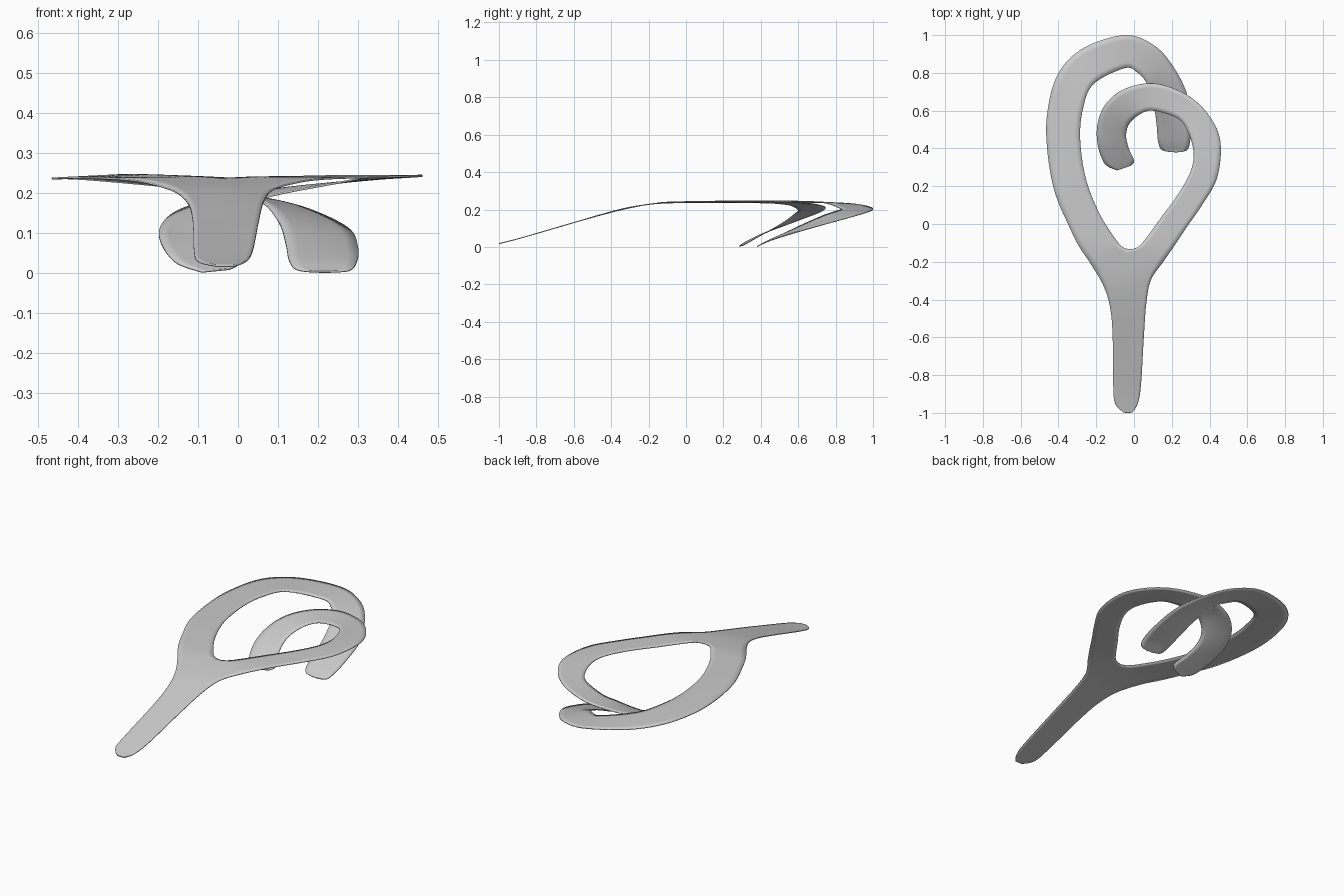
import bpy, bmesh
from mathutils import Vector

STEPS = 8    # samples between stations along the ribbon
ACROSS = 6   # faces across the ribbon

# Stem centre line, ending at the crotch of the fork
centre = [(-.033, -1, .018), (-.035, -.95, .03), (-.035, -.85, .057), (-.03, -.6, .13),
          (-.03, -.45, .174), (-.025, -.3, .212), (-.02, -.135, .236)]

# Left arm: long loop folding down to the right foot
left_outer = [(-.055, -.998, .018), (-.1, -.95, .03), (-.11, -.85, .057), (-.113, -.6, .13),
              (-.125, -.45, .174), (-.16, -.33, .205), (-.23, -.21, .226),
              (-.29, -.12, .234), (-.345, -.01, .237), (-.42, .17, .238), (-.458, .38, .236),
              (-.46, .58, .236), (-.405, .79, .236), (-.27, .93, .225), (-.05, 1, .203),
              (.1, .95, .18), (.2, .845, .15), (.28, .69, .107), (.3, .53, .06),
              (.297, .44, .03), (.28, .392, .008), (.23, .38, .003)]
left_inner = [(-.06, -.122, .238), (-.105, -.07, .24), (-.185, .06, .243), (-.255, .24, .245),
              (-.285, .45, .245), (-.27, .61, .244), (-.215, .74, .236), (-.05, .825, .205),
              (.02, .8, .19), (.07, .74, .17), (.105, .63, .122), (.12, .52, .07),
              (.127, .44, .034), (.145, .395, .01), (.19, .382, .003)]

# Right arm: shorter hook curling inwards and down to the left foot
right_outer = [(-.01, -.998, .018), (.02, -.95, .03), (.037, -.85, .057), (.052, -.6, .13),
               (.065, -.42, .18), (.09, -.295, .21), (.155, -.2, .228),
               (.21, -.12, .235), (.27, -.03, .238), (.36, .1, .24), (.435, .23, .242),
               (.46, .38, .243), (.44, .5, .241), (.36, .62, .236), (.25, .7, .226),
               (.1, .745, .21), (-.05, .715, .186), (-.15, .635, .155), (-.193, .53, .116),
               (-.192, .42, .075), (-.155, .32, .027), (-.09, .285, .003)]
right_inner = [(.02, -.122, .238), (.06, -.08, .239), (.14, .03, .24), (.235, .16, .242),
               (.3, .28, .242), (.315, .38, .24), (.285, .49, .232), (.23, .56, .222),
               (.1, .6, .197), (.03, .58, .175), (-.025, .53, .137), (-.042, .47, .1),
               (-.028, .4, .062), (.0, .335, .025), (-.02, .308, .01)]


def spline(points):
    """Catmull-Rom curve through the points."""
    p = [Vector(q) for q in points]
    p = [p[0]] + p + [p[-1]]
    out = []
    for a, b, c, d in zip(p, p[1:], p[2:], p[3:]):
        for s in range(STEPS):
            t = s / STEPS
            out.append(.5 * (2 * b + (c - a) * t + (2 * a - 5 * b + 4 * c - d) * t * t
                             + (3 * b - a - 3 * c + d) * t ** 3))
    return out + [p[-1]]


def add_ribbon(bm, outer, inner, flip):
    """Skin the strip between an outer edge and an inner edge."""
    edge_a = spline(outer)
    edge_b = spline(centre)[:-1] + spline([centre[-1]] + inner)
    rows = [[bm.verts.new(a.lerp(b, i / ACROSS)) for i in range(ACROSS + 1)]
            for a, b in zip(edge_a, edge_b)]
    for r, s in zip(rows, rows[1:]):
        for i in range(ACROSS):
            quad = [r[i], r[i + 1], s[i + 1], s[i]]
            bm.faces.new(quad[::-1] if flip else quad)


# Forked ribbon: both halves welded along the stem centre
bm = bmesh.new()
add_ribbon(bm, left_outer, left_inner, False)
add_ribbon(bm, right_outer, right_inner, True)
bmesh.ops.remove_doubles(bm, verts=bm.verts, dist=.0005)
mesh = bpy.data.meshes.new("forked_ribbon")
bm.to_mesh(mesh)
bm.free()
ribbon = bpy.data.objects.new("forked_ribbon", mesh)
bpy.context.collection.objects.link(ribbon)

# Thin sheet thickness and smooth shading
solid = ribbon.modifiers.new("thickness", 'SOLIDIFY')
solid.thickness = .005
solid.offset = 0
bpy.context.view_layer.objects.active = ribbon
ribbon.select_set(True)
bpy.ops.object.shade_smooth_by_angle()
